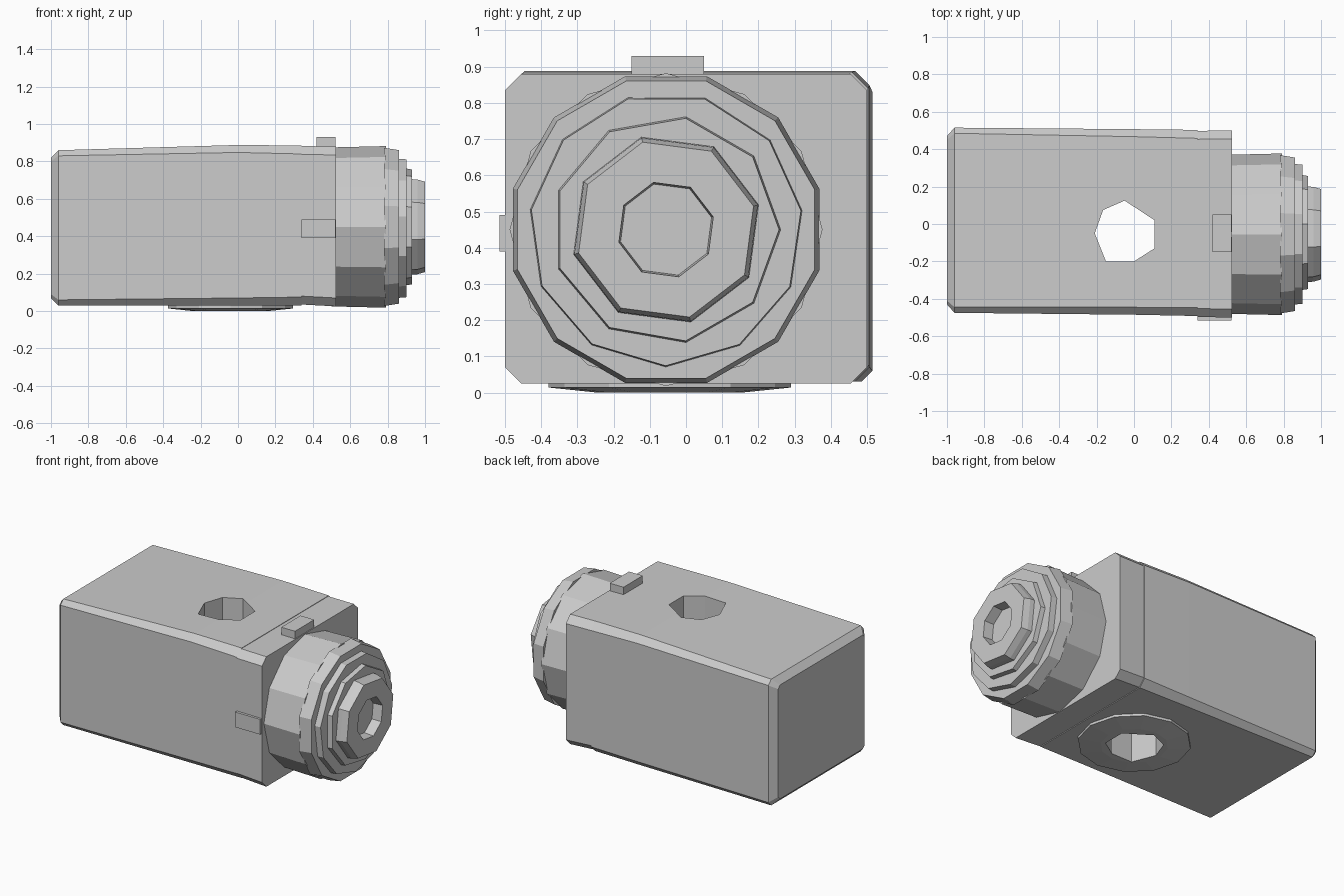
import bpy
import bmesh
from math import cos, sin, radians, tau

cube = bpy.data.objects.get("Cube")
if cube:
    bpy.data.objects.remove(cube, do_unlink=True)

grey = bpy.data.materials.new("plain_grey")
grey.use_nodes = True
GREY = (0.6, 0.6, 0.6, 1)
grey.diffuse_color = GREY
grey.node_tree.nodes["Principled BSDF"].inputs["Base Color"].default_value = GREY

LENS_Y, LENS_Z = -0.055, 0.45


def loft(name, rings):
    """Skin equal-length point rings and cap both ends."""
    bm = bmesh.new()
    loops = [[bm.verts.new(p) for p in ring] for ring in rings]
    for a, b in zip(loops, loops[1:]):
        for i in range(len(a)):
            j = (i + 1) % len(a)
            bm.faces.new((a[i], a[j], b[j], b[i]))
    bm.faces.new(loops[0])
    bm.faces.new(loops[-1])
    bmesh.ops.recalc_face_normals(bm, faces=bm.faces)
    mesh = bpy.data.meshes.new(name)
    bm.to_mesh(mesh)
    bm.free()
    mesh.materials.append(grey)
    obj = bpy.data.objects.new(name, mesh)
    bpy.context.collection.objects.link(obj)
    return obj


def section(x, y0, y1, z0, z1, c):
    """Chamfered rectangle across the x axis."""
    return [(x, y0 + c, z0), (x, y1 - c, z0), (x, y1, z0 + c), (x, y1, z1 - c),
            (x, y1 - c, z1), (x, y0 + c, z1), (x, y0, z1 - c), (x, y0, z0 + c)]


def lens_ring(name, sides, phase, profile):
    """Turned part around the lens axis, profile given as (x, radius)."""
    angles = [radians(phase) + tau * i / sides for i in range(sides)]
    return loft(name, [[(x, LENS_Y + r * cos(a), LENS_Z + r * sin(a)) for a in angles]
                       for x, r in profile])


def block(name, x0, x1, y0, y1, z0, z1):
    return loft(name, [[(x, y0, z0), (x, y1, z0), (x, y1, z1), (x, y0, z1)]
                       for x in (x0, x1)])


# Main housing, slightly crowned on top, with edge chamfers growing forward
housing = loft("housing", [
    section(-1.0, -0.43, 0.47, 0.07, 0.82, 0.02),
    section(-0.96, -0.475, 0.515, 0.03, 0.86, 0.03),
    section(0.0, -0.485, 0.507, 0.03, 0.888, 0.04),
    section(0.34, -0.492, 0.503, 0.03, 0.885, 0.045)])

# Collar between housing and lens
loft("collar", [
    section(0.34, -0.497, 0.498, 0.035, 0.882, 0.045),
    section(0.525, -0.5, 0.5, 0.025, 0.88, 0.045)])
block("top_tab", 0.42, 0.52, -0.15, 0.05, 0.86, 0.93)
block("side_tab", 0.34, 0.522, -0.515, -0.47, 0.39, 0.49)

# Shallow round foot under the housing
foot = loft("foot_disc", [
    [(-0.04 + r * cos(tau * i / 12), -0.045 + r * sin(tau * i / 12), z)
     for i in range(12)]
    for r, z in ((0.335, 0.05), (0.335, 0.014), (0.2, 0.0))])

# Vertical shaft through housing and foot
outline = [(-0.05, 0.125), (-0.165, 0.075), (-0.21, -0.05), (-0.15, -0.2),
           (0.0, -0.2), (0.11, -0.13), (0.11, 0.02)]
cutter = loft("shaft_cutter", [[(x, y, z) for x, y in outline] for z in (-0.2, 1.2)])
cutter.hide_render = True
cutter.hide_viewport = True
for part in (housing, foot):
    mod = part.modifiers.new("shaft", "BOOLEAN")
    mod.operation = "DIFFERENCE"
    mod.solver = "EXACT"
    mod.object = cutter

# Stepped lens
lens_ring("lens_barrel", 12, 0, [(0.5, 0.425), (0.79, 0.432)])
lens_ring("lens_rim", 12, 15, [(0.78, 0.438), (0.86, 0.425)])
lens_ring("middle_ring", 11, 8, [(0.85, 0.38), (0.9, 0.376)])
lens_ring("inner_ring", 9, 0, [(0.89, 0.318), (0.93, 0.312)])
lens_ring("front_ring", 8, 15, [(0.92, 0.265), (0.96, 0.262), (1.0, 0.25),
                                (1.0, 0.135), (0.935, 0.13)])
